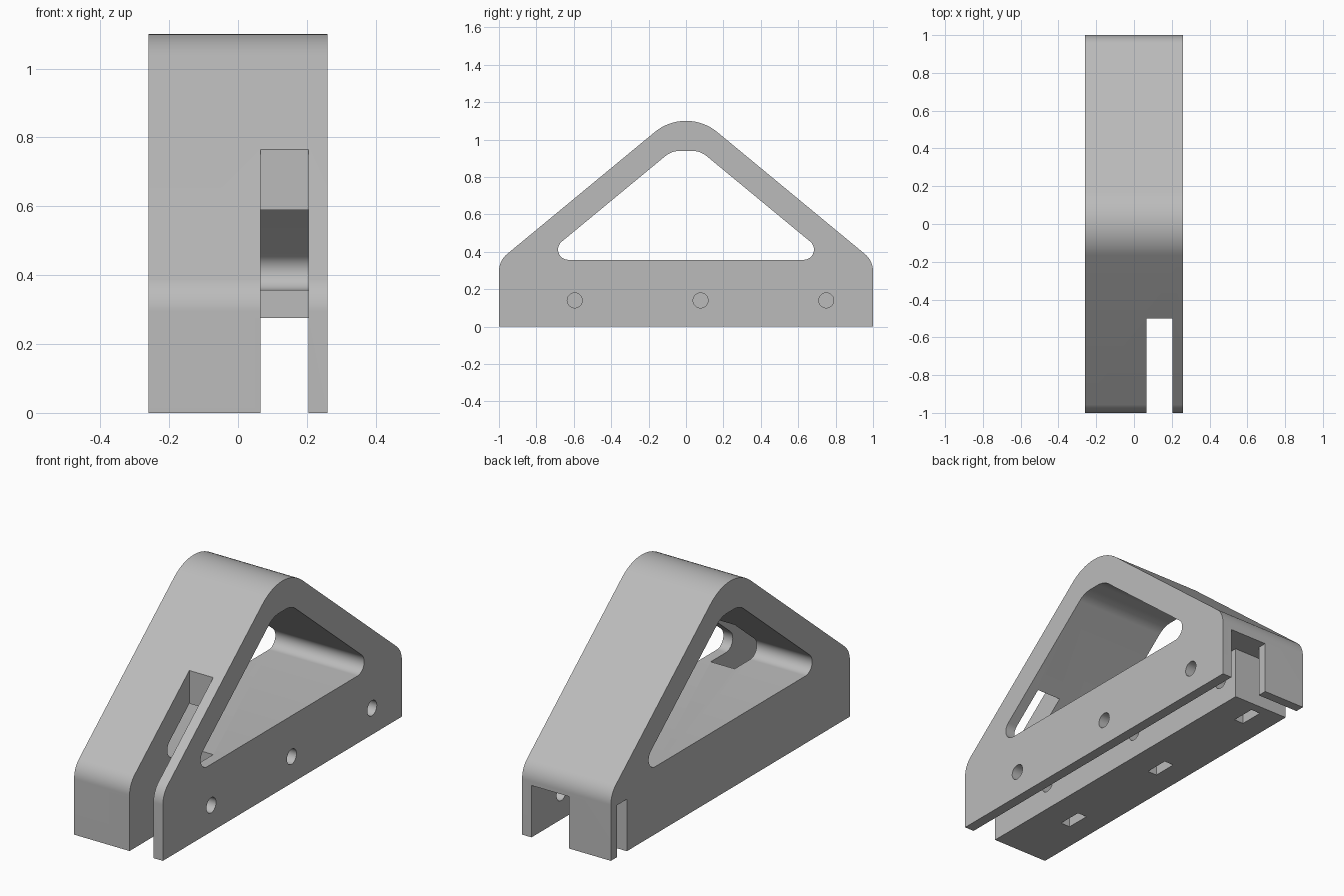
import bpy, bmesh, math
from mathutils import Vector

cube = bpy.data.objects.get("Cube")
if cube:
    bpy.data.objects.remove(cube, do_unlink=True)

grey = bpy.data.materials.new("plain_grey")
grey.use_nodes = True
grey.diffuse_color = (0.5, 0.5, 0.5, 1)
grey.node_tree.nodes["Principled BSDF"].inputs["Base Color"].default_value = (0.5, 0.5, 0.5, 1)


def rounded(corners, steps=16):
    """Round each (y, z, radius) corner of a polygon."""
    out = []
    for i, (y, z, r) in enumerate(corners):
        p = Vector((y, z))
        if r == 0:
            out.append(p)
            continue
        a = (Vector(corners[i - 1][:2]) - p).normalized()
        b = (Vector(corners[(i + 1) % len(corners)][:2]) - p).normalized()
        half = a.angle(b) / 2
        centre = p + (a + b).normalized() * (r / math.sin(half))
        start = p + a * (r / math.tan(half)) - centre
        end = p + b * (r / math.tan(half)) - centre
        sweep = start.angle(end)
        for k in range(steps + 1):
            t = k / steps
            v = (start * math.sin((1 - t) * sweep) + end * math.sin(t * sweep)) / math.sin(sweep)
            out.append(centre + v)
    return out


def prism(name, points, x0, x1):
    """Extrude a side profile across the width."""
    bm = bmesh.new()
    face = bm.faces.new([bm.verts.new((x0, p[0], p[1])) for p in points])
    ext = bmesh.ops.extrude_face_region(bm, geom=[face])
    moved = [g for g in ext["geom"] if isinstance(g, bmesh.types.BMVert)]
    bmesh.ops.translate(bm, verts=moved, vec=(x1 - x0, 0, 0))
    bmesh.ops.recalc_face_normals(bm, faces=bm.faces[:])
    mesh = bpy.data.meshes.new(name)
    bm.to_mesh(mesh)
    bm.free()
    mesh.materials.append(grey)
    obj = bpy.data.objects.new(name, mesh)
    bpy.context.collection.objects.link(obj)
    return obj


def box(name, x0, x1, y0, y1, z0, z1):
    return prism(name, [(y0, z0), (y1, z0), (y1, z1), (y0, z1)], x0, x1)


def hole(name, y, z, r, x0, x1, sides=32):
    angles = [math.tau * k / sides for k in range(sides)]
    return prism(name, [(y + r * math.cos(a), z + r * math.sin(a)) for a in angles], x0, x1)


# Triangular body
HALF = 0.26
body = prism("triangular_bracket", rounded([
    (-1, 0, 0), (1, 0, 0), (1, 0.352, 0.12), (0, 1.178, 0.262), (-1, 0.352, 0.12)]), -HALF, HALF)

# Window, slots and fastener pockets
LEFT, RIGHT, ROOF = 0.065, 0.205, 0.275
cutters = [
    prism("window_cutter", rounded([
        (-0.782, 0.357, 0.055), (0.782, 0.357, 0.055),
        (0.076, 0.94, 0.13), (-0.076, 0.94, 0.13)]), -1, 1),
    box("long_slot_cutter", LEFT, RIGHT, -1.2, 1.2, -0.1, ROOF),
    box("front_slot_cutter", LEFT, RIGHT, -1.3, -0.5, -0.2, 1.3),
    box("cross_slot_cutter", -0.4, RIGHT, 0.866, 0.95, -0.3, ROOF),
    box("back_opening_cutter", -0.015, RIGHT, 0.9, 1.3, -0.4, ROOF),
]
for y in (-0.595, 0.078, 0.75):
    cutters.append(hole("bolt_hole_cutter", y, 0.14, 0.04, -0.16, 0.5))
    cutters.append(box("nut_pocket_cutter", -0.135, -0.08, y - 0.065, y + 0.065, -0.1, 0.205))

bpy.ops.object.select_all(action='DESELECT')
bpy.context.view_layer.objects.active = body
body.select_set(True)
for cutter in cutters:
    cutter.hide_render = True
    mod = body.modifiers.new("cut", 'BOOLEAN')
    mod.operation = 'DIFFERENCE'
    mod.solver = 'EXACT'
    mod.object = cutter
    bpy.ops.object.modifier_apply(modifier=mod.name)
    bpy.data.objects.remove(cutter, do_unlink=True)

bpy.ops.object.shade_smooth_by_angle(angle=math.radians(30))
